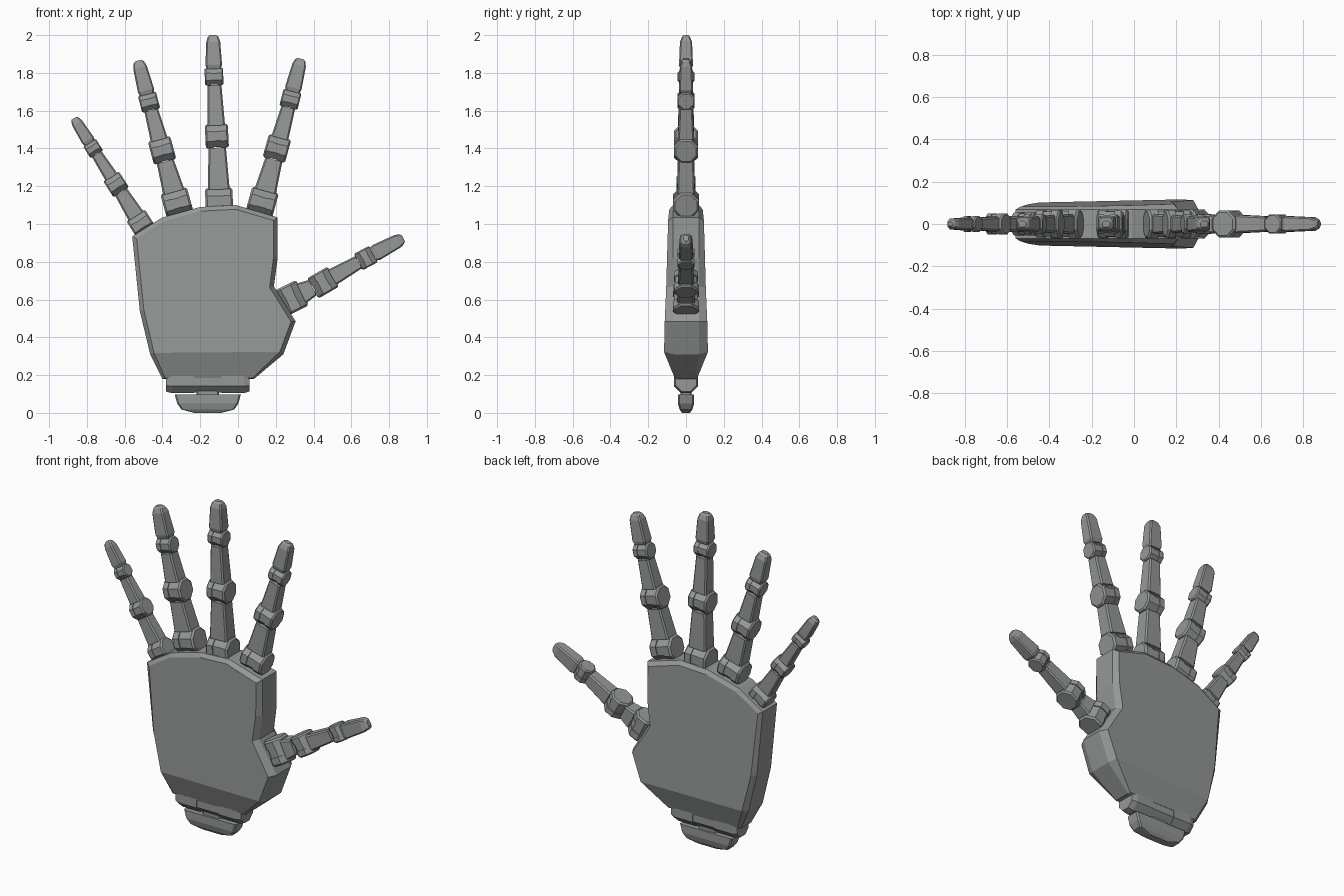
import bpy, bmesh, math
from mathutils import Matrix, Vector

if "Cube" in bpy.data.objects:
    bpy.data.objects.remove(bpy.data.objects["Cube"])

mat = bpy.data.materials.new("robot_grey")
mat.diffuse_color = (0.30, 0.315, 0.305, 1)
mat.use_nodes = True
mat.node_tree.nodes["Principled BSDF"].inputs["Base Color"].default_value = mat.diffuse_color


def finish(name, bm):
    bmesh.ops.recalc_face_normals(bm, faces=bm.faces)
    me = bpy.data.meshes.new(name)
    bm.to_mesh(me)
    bm.free()
    me.materials.append(mat)
    ob = bpy.data.objects.new(name, me)
    bpy.context.collection.objects.link(ob)
    return ob


def loft(name, sections, mtx=Matrix()):
    """Skin a list of equal-length point rings and cap both ends."""
    bm = bmesh.new()
    rings = [[bm.verts.new(mtx @ Vector(p)) for p in s] for s in sections]
    n = len(rings[0])
    for a, b in zip(rings, rings[1:]):
        for i in range(n):
            j = (i + 1) % n
            bm.faces.new((a[i], a[j], b[j], b[i]))
    bm.faces.new(rings[0])
    bm.faces.new(rings[-1])
    return finish(name, bm)


def box_ring(z, hw, hd, c=0.008):
    """Chamfered rectangle at height z."""
    return [(x, y, z) for x, y in (
        (hw - c, -hd), (hw, -hd + c), (hw, hd - c), (hw - c, hd),
        (-hw + c, hd), (-hw, hd - c), (-hw, -hd + c), (-hw + c, -hd))]


def hinge(name, mtx, w, r):
    """Eight-sided knuckle along local x with a recessed middle barrel."""
    h, m, c = w / 2, w / 6, w * 0.07
    prof = [(-h, .86), (-h + c, 1), (-m, 1), (-m, .92), (m, .92), (m, 1), (h - c, 1), (h, .86)]
    R = r / math.cos(math.pi / 8)
    angs = [math.pi / 8 + k * math.pi / 4 for k in range(8)]
    loft(name, [[(x, R * f * math.cos(a), R * f * math.sin(a)) for a in angs] for x, f in prof], mtx)


# Palm: bevelled slab, thicker toward the thumb, sloping off at the heel
outline = [(-.40, .18), (.085, .18), (.24, .31), (.305, .485), (.19, .67), (.21, .82),
           (.21, 1.035), (-.01, 1.10), (-.20, 1.09), (-.40, 1.035), (-.56, .935),
           (-.52, .54), (-.465, .31)]


def inset(pts, d):
    out = []
    for i, p in enumerate(pts):
        p = Vector(p)
        e1 = (p - Vector(pts[i - 1])).normalized()
        e2 = (Vector(pts[(i + 1) % len(pts)]) - p).normalized()
        n1, n2 = Vector((-e1.y, e1.x)), Vector((-e2.y, e2.x))
        out.append(p + (n1 + n2) * d / (1 + n1.dot(n2)))
    return out


def depth(x, z):
    return .06 if z < .25 else .106 + .022 * x - .03 * (z - .5)


inner = inset(outline, .022)
for k in (0, 1):
    inner[k].y = .185
bm = bmesh.new()
rings = []
for s in (-1, 1):
    face = [bm.verts.new((p.x, s * depth(p.x, p.y), p.y)) for p in inner]
    rim = [bm.verts.new((x, s * (.05 if z < .25 else .068), z)) for x, z in outline]
    bm.faces.new(face[2:])                                # flat of the palm
    bm.faces.new((face[0], face[1], face[2], face[12]))   # heel slope
    rings.append((face, rim))
n = len(outline)
for i in range(n):
    j = (i + 1) % n
    for face, rim in rings:
        bm.faces.new((face[i], face[j], rim[j], rim[i]))
    a, b = rings[0][1], rings[1][1]
    bm.faces.new((a[i], a[j], b[j], b[i]))
finish("palm", bm)

# Wrist: hinge barrel and tapered plug
hinge("wrist_hinge", Matrix.Translation((-.16, 0, .168)), .44, .064)
loft("wrist_plug", [box_ring(0, .07, .022), box_ring(.018, .14, .034),
                    box_ring(.05, .162, .043), box_ring(.097, .175, .043)],
     Matrix.Translation((-.16, 0, 0)))
loft("wrist_stem", [box_ring(.09, .06, .03), box_ring(.14, .06, .03)],
     Matrix.Translation((-.16, 0, 0)))


# Fingers: knuckle, three tapered bones and two hinges
def finger(name, pts, s, base_w=.145, tip=1.0):
    P = [Vector((x, 0, z)) for x, z in pts]
    rad = [.068 * s, .063 * s, .046 * s]
    wid = [base_w * s, .122 * s, .098 * s]
    bones = [(.058, .046, .047, .042), (.046, .037, .043, .036)]
    for k in range(3):
        d = P[k + 1] - P[k]
        L = d.length
        rot = Matrix.Translation(P[k]) @ Matrix.Rotation(math.atan2(d.x, d.z), 4, 'Y')
        hinge(f"{name}_hinge_{k + 1}", rot, wid[k], rad[k])
        z0 = rad[k] * .9
        if k < 2:
            w0, w1, d0, d1 = [v * s for v in bones[k]]
            z1 = L - rad[k + 1] * .97
            loft(f"{name}_bone_{k + 1}", [box_ring(z0, w0, d0), box_ring(z1, w1, d1)], rot)
        else:
            t = s * tip
            sec = [(0, .037, .031), (.12, .044, .037), (.80, .037, .032), (.94, .029, .022), (1, .018, .013)]
            loft(f"{name}_tip", [box_ring(z0 + (L - z0) * f, a * t, b * s, .007) for f, a, b in sec], rot)


finger("index", [(.128, 1.115), (.206, 1.40), (.278, 1.66), (.332, 1.875)], 1)
finger("middle", [(-.10, 1.122), (-.112, 1.465), (-.127, 1.78), (-.132, 2.0)], 1)
finger("ring", [(-.323, 1.11), (-.402, 1.39), (-.471, 1.645), (-.528, 1.865)], 1)
finger("little", [(-.513, 1.0), (-.645, 1.21), (-.767, 1.40), (-.868, 1.56)], .8)
finger("thumb", [(.28, .606), (.45, .69), (.677, .82), (.875, .925)], 1, .15)
